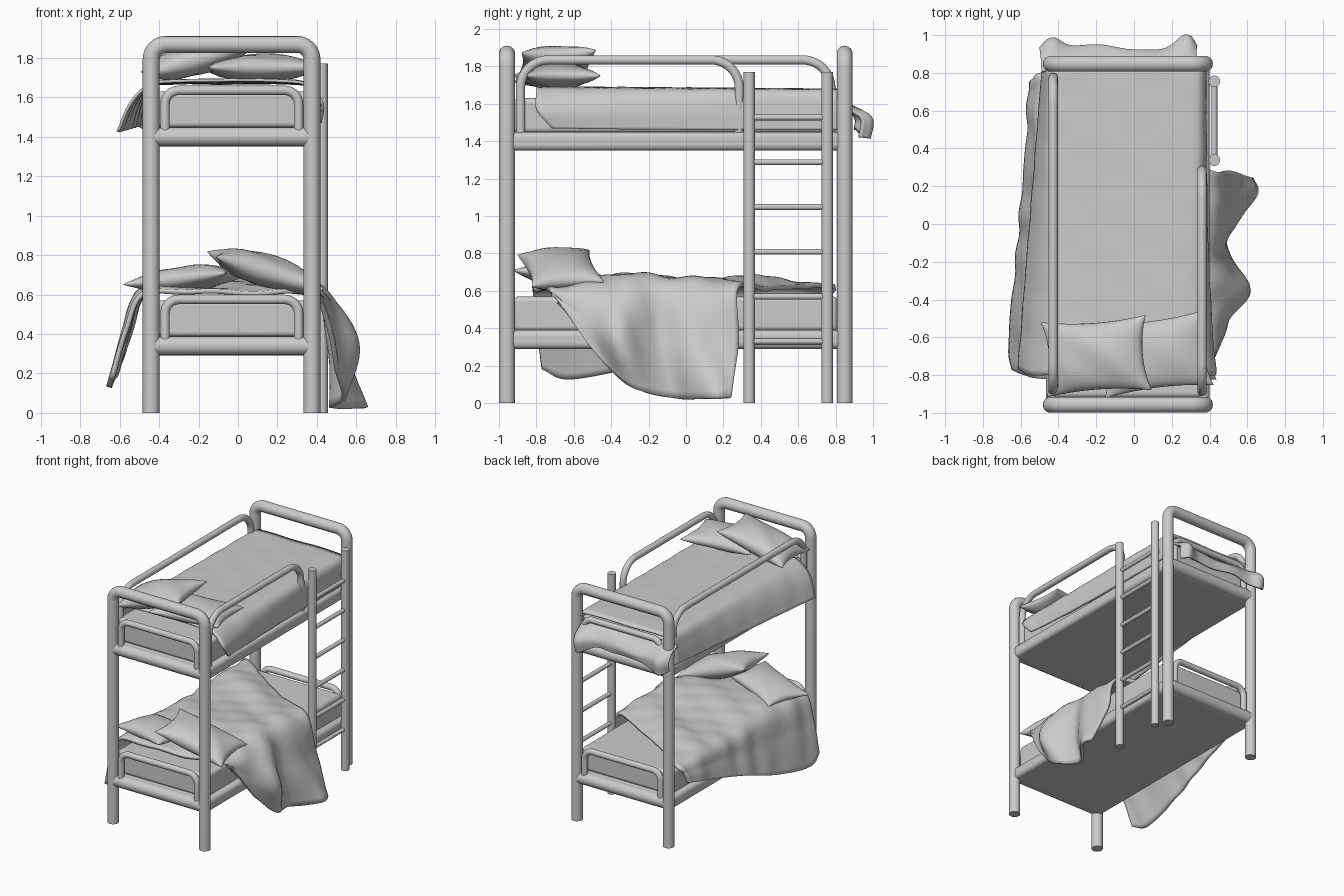
import bpy, bmesh, math
from math import sin, cos, pi
from mathutils import Vector, Euler

if "Cube" in bpy.data.objects:
    bpy.data.objects.remove(bpy.data.objects["Cube"])


def smooth(ob, angle=40):
    bpy.ops.object.select_all(action='DESELECT')
    bpy.context.view_layer.objects.active = ob
    ob.select_set(True)
    bpy.ops.object.shade_smooth_by_angle(angle=math.radians(angle))


def mesh_object(name, bm):
    me = bpy.data.meshes.new(name)
    bm.to_mesh(me)
    bm.free()
    ob = bpy.data.objects.new(name, me)
    bpy.context.collection.objects.link(ob)
    return ob


def tube(name, pts, r):
    cu = bpy.data.curves.new(name, 'CURVE')
    cu.dimensions = '3D'
    cu.bevel_depth, cu.bevel_resolution, cu.use_fill_caps = r, 5, True
    sp = cu.splines.new('POLY')
    sp.points.add(len(pts) - 1)
    for p, co in zip(sp.points, pts):
        p.co = (*co, 1)
    ob = bpy.data.objects.new(name, cu)
    bpy.context.collection.objects.link(ob)
    bpy.ops.object.select_all(action='DESELECT')
    bpy.context.view_layer.objects.active = ob
    ob.select_set(True)
    bpy.ops.object.convert(target='MESH')
    smooth(bpy.context.object)


def hoop(name, place, a0, a1, z0, z1, corner, r):
    """Upside-down U of tube; place(a, z) turns plane coordinates into 3D."""
    pts = [place(a0, z0)]
    for k in range(9):
        t = pi - k * pi / 16
        pts.append(place(a0 + corner + corner * cos(t), z1 - corner + corner * sin(t)))
    for k in range(9):
        t = pi / 2 - k * pi / 16
        pts.append(place(a1 - corner + corner * cos(t), z1 - corner + corner * sin(t)))
    tube(name, pts + [place(a1, z0)], r)


def box(name, lo, hi, bevel):
    bm = bmesh.new()
    bmesh.ops.create_cube(bm, size=1)
    for v in bm.verts:
        v.co = [(a + b) / 2 + c * (b - a) for a, b, c in zip(lo, hi, v.co)]
    ob = mesh_object(name, bm)
    m = ob.modifiers.new('bevel', 'BEVEL')
    m.width, m.segments = bevel, 4
    smooth(ob)


def spline(pts, n):
    """Smooth curve through the points, n steps per span."""
    p = [Vector(q) for q in pts]
    p = [2 * p[0] - p[1]] + p + [2 * p[-1] - p[-2]]
    out = []
    for i in range(1, len(p) - 2):
        a, b, c, d = p[i - 1:i + 3]
        for k in range(n):
            t = k / n
            out.append(0.5 * (2 * b + (c - a) * t + (2 * a - 5 * b + 4 * c - d) * t * t
                              + (3 * b - 3 * c + d - a) * t ** 3))
    return out + [p[-2]]


def cloth(name, rows, wrinkle, thick=0.02, n=8):
    """Sheet through a coarse grid of points, with creases and thickness."""
    rows = [spline(r, n) for r in rows]
    cols = [spline(c, n) for c in zip(*rows)]
    bm = bmesh.new()
    grid = [[bm.verts.new(p) for p in c] for c in cols]
    for a, b in zip(grid, grid[1:]):
        for i in range(len(a) - 1):
            bm.faces.new((a[i], b[i], b[i + 1], a[i + 1]))
    bmesh.ops.recalc_face_normals(bm, faces=bm.faces)
    bm.normal_update()
    for v in bm.verts:
        x, y, z = v.co
        v.co += v.normal * wrinkle * (sin(13 * x + 22 * y + 4 * z) + 0.6 * sin(31 * y - 17 * x + 9 * z))
    ob = mesh_object(name, bm)
    m = ob.modifiers.new('thickness', 'SOLIDIFY')
    m.thickness, m.offset = thick, 0
    smooth(ob, 60)


def pillow(name, loc, rot, a, b, t, n=20):
    bm = bmesh.new()
    for s in (1, -1):
        g = [[None] * (n + 1) for _ in range(n + 1)]
        for i in range(n + 1):
            for j in range(n + 1):
                u, v = sin((i / n - .5) * pi), sin((j / n - .5) * pi)
                h = ((1 - u * u) * (1 - v * v)) ** 0.45
                g[i][j] = bm.verts.new((a * u * (1 - .12 * (1 - v * v)), b * v * (1 - .12 * (1 - u * u)),
                                        s * t * h * (1 + .06 * sin(5 * u + 4 * v))))
        for i in range(n):
            for j in range(n):
                bm.faces.new((g[i][j], g[i + 1][j], g[i + 1][j + 1], g[i][j + 1]))
    bmesh.ops.remove_doubles(bm, verts=bm.verts, dist=1e-5)
    bmesh.ops.recalc_face_normals(bm, faces=bm.faces)
    ob = mesh_object(name, bm)
    ob.location = loc
    ob.rotation_euler = Euler([math.radians(d) for d in rot])
    smooth(ob, 60)


# End frames with the small inner hoops of both beds
XL, XR = -0.44, 0.375
for end, y, inset in (('head', -0.957, 0.01), ('foot', 0.848, -0.01)):
    at = lambda x, z, y=y: (x, y, z)
    hoop(end + '_frame', at, XL, XR, 0, 1.868, 0.075, 0.043)
    for bed, z in (('lower', 0.0), ('upper', 1.06)):
        hoop(f'{bed}_{end}_hoop', at, -0.37, 0.307, z + 0.36, z + 0.575, 0.07, 0.024)
        tube(f'{bed}_{end}_rail', [(XL, y + inset, z + .34), (XR, y + inset, z + .34)], 0.049)

# Bed bases, mattresses
for bed, z in (('lower', 0.0), ('upper', 1.06)):
    box(bed + '_base', (-0.465, -0.955, z + .29), (0.40, 0.845, z + .39), 0.03)
    box(bed + '_mattress', (-0.43, -0.92, z + .385), (0.36, 0.81, z + .57), 0.025)

# Upper guard rails
hoop('right_guard_rail', lambda y, z: (0.36, y, z), -0.885, 0.285, 1.42, 1.835, 0.15, 0.025)
hoop('left_guard_rail', lambda y, z: (-0.428, y, z), -0.885, 0.775, 1.42, 1.835, 0.15, 0.025)

# Ladder
for name, y in (('ladder_post_near', 0.338), ('ladder_post_far', 0.755)):
    tube(name, [(0.425, y, 0), (0.425, y, 1.77)], 0.031)
for i in range(6):
    z = 0.33 + i * 0.2395
    tube(f'ladder_rung_{i + 1}', [(0.425, 0.338, z), (0.425, 0.755, z)], 0.016)

# Upper blanket: flares out at the head on the left side
rows = []
for y in (-0.8, -0.55, -0.1, 0.4, 0.84):
    f = (0.84 - y) / 1.64
    g = f ** 3
    rows.append([(-.48 - .13 * f, y + .03 * f, 1.46 - .035 * f), (-.465 - .08 * f, y, 1.57),
                 (-.435 - .015 * f, y, 1.66), (-.33, y, 1.672 + .01 * f), (0, y, 1.672 + .014 * f),
                 (.27, y, 1.672 + .01 * f), (.355, y, 1.655), (.375 + .05 * g, y, 1.57),
                 (.375 + .04 * g, y + .08 * g, 1.46 + .01 * g)])
cloth('upper_blanket', rows, 0.0015, 0.015)

# Blanket end bunched over the foot rail
rows = [[(x, 0.81, 1.61), (x, 0.86 + d * .5, 1.58), (x, 0.91 + d, 1.52), (x, 0.905 + d, 1.42 + h)]
        for x, d, h in ((-.49, .01, .03), (-.43, .06, 0), (-.34, .03, .02), (-.2, .03, .05),
                        (0, .0, .04), (.15, .0, .05), (.27, .075, 0), (.33, .03, 0))]
cloth('upper_blanket_end', rows, 0.006)

# Lower blanket: thrown diagonally, hanging down on both sides
cloth('lower_blanket', [
    [(-.63, -.77, .18), (-.56, -.80, .42), (-.47, -.82, .61), (-.2, -.82, .61),
     (.1, -.8, .61), (.37, -.74, .61), (.41, -.72, .59), (.43, -.68, .54)],
    [(-.655, -.62, .13), (-.58, -.62, .4), (-.48, -.62, .62), (-.2, -.6, .64),
     (.1, -.6, .64), (.4, -.57, .61), (.48, -.53, .43), (.50, -.47, .25)],
    [(-.62, -.25, .2), (-.55, -.2, .42), (-.47, -.2, .62), (-.2, -.25, .67),
     (.1, -.3, .68), (.39, -.33, .65), (.595, -.36, .36), (.53, -.27, .08)],
    [(-.59, .1, .32), (-.54, .12, .46), (-.47, .12, .61), (-.2, .1, .64),
     (.1, 0, .65), (.39, -.12, .64), (.47, -.16, .35), (.48, -.05, .025)],
    [(-.56, .45, .42), (-.53, .47, .52), (-.47, .47, .63), (-.2, .4, .67),
     (.1, .25, .65), (.41, .1, .63), (.53, .08, .33), (.64, .14, .025)],
    [(-.55, .75, .5), (-.53, .77, .57), (-.46, .79, .62), (-.2, .6, .62),
     (.1, .42, .61), (.41, .28, .61), (.49, .28, .33), (.62, .24, .03)]], 0.005, 0.025)

# Pillows
pillow('upper_pillow_right', (0.11, -0.69, 1.75), (0, 0, 7), 0.29, 0.2, 0.07)
pillow('upper_pillow_left', (-0.20, -0.70, 1.80), (2, -16, 4), 0.29, 0.2, 0.085)
pillow('lower_pillow_left', (-0.26, -0.66, 0.68), (0, -6, -20), 0.28, 0.18, 0.065)
pillow('lower_pillow_right', (0.14, -0.67, 0.72), (4, 17, 8), 0.29, 0.195, 0.085)
